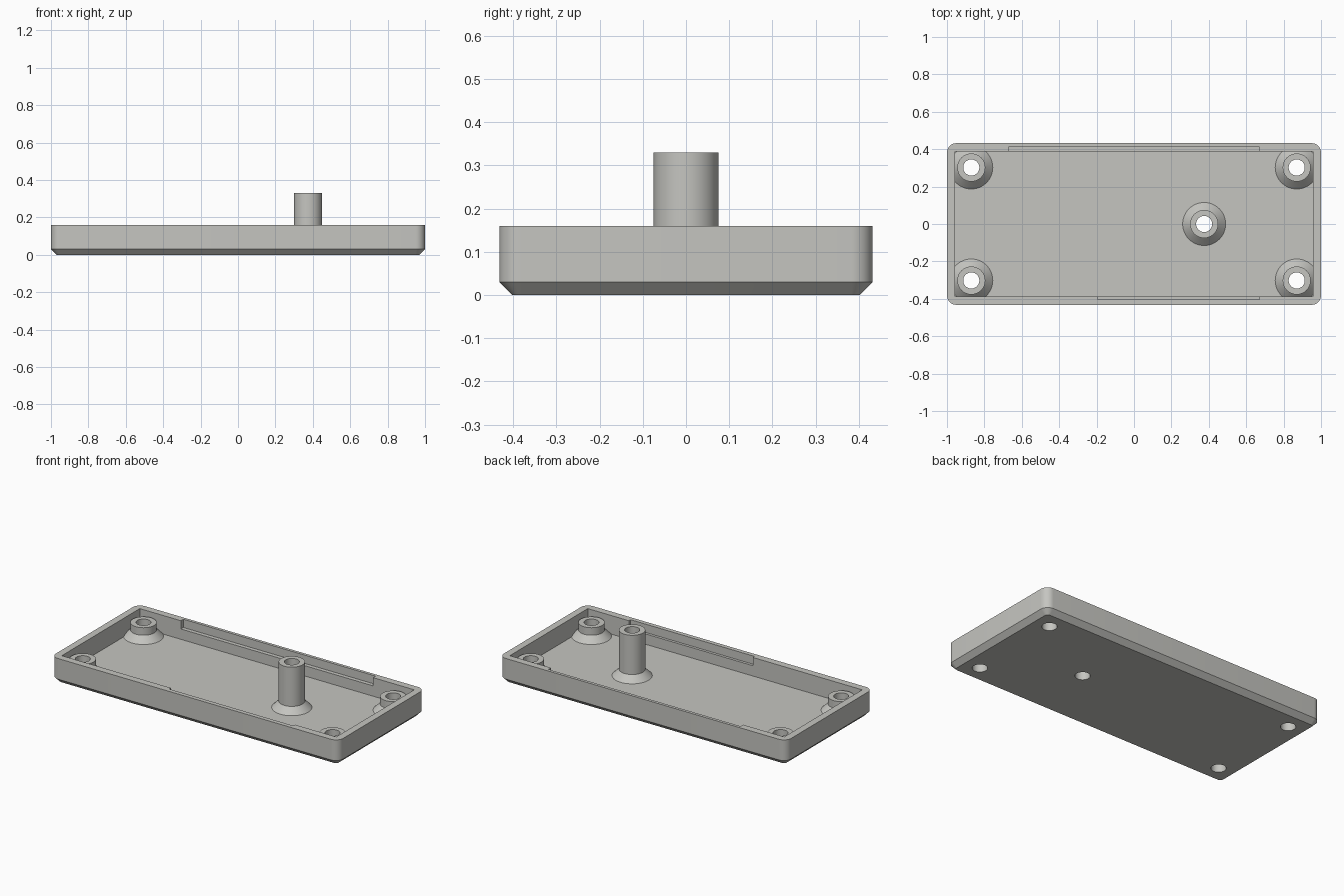
import bpy, bmesh, math

if "Cube" in bpy.data.objects:
    bpy.data.objects.remove(bpy.data.objects["Cube"])

X, Y, H = 1.0, 0.432, 0.16      # half length, half width, rim height
WALL, FLOOR = 0.044, 0.043
CHAMFER, CORNER = 0.03, 0.05
HOLE_R, POST_R, FOOT_R = 0.043, 0.075, 0.115

grey = bpy.data.materials.new("warm_grey_plastic")
grey.diffuse_color = (0.56, 0.56, 0.53, 1)
grey.use_nodes = True
grey.node_tree.nodes["Principled BSDF"].inputs["Base Color"].default_value = grey.diffuse_color


def rings_object(name, rings):
    """Closed solid from stacked rings of points with equal counts."""
    bm = bmesh.new()
    loops = [[bm.verts.new(p) for p in ring] for ring in rings]
    n = len(loops[0])
    for a, b in zip(loops, loops[1:]):
        for i in range(n):
            j = (i + 1) % n
            bm.faces.new((a[i], a[j], b[j], b[i]))
    bm.faces.new(loops[0][::-1])
    bm.faces.new(loops[-1])
    bmesh.ops.recalc_face_normals(bm, faces=bm.faces)
    me = bpy.data.meshes.new(name)
    bm.to_mesh(me)
    bm.free()
    ob = bpy.data.objects.new(name, me)
    bpy.context.collection.objects.link(ob)
    me.materials.append(grey)
    return ob


def rounded_ring(hx, hy, r, z, steps=10):
    pts = []
    for k, (sx, sy) in enumerate([(1, 1), (-1, 1), (-1, -1), (1, -1)]):
        for i in range(steps + 1):
            a = math.pi / 2 * (k + i / steps)
            pts.append((sx * (hx - r) + r * math.cos(a),
                        sy * (hy - r) + r * math.sin(a), z))
    return pts


def box(name, x0, x1, y0, y1, z0, z1):
    return rings_object(name, [[(x0, y0, z), (x1, y0, z), (x1, y1, z), (x0, y1, z)]
                               for z in (z0, z1)])


def lathe(name, x, y, profile, n=48):
    return rings_object(name, [[(x + r * math.cos(2 * math.pi * i / n),
                                 y + r * math.sin(2 * math.pi * i / n), z)
                                for i in range(n)] for r, z in profile])


def combine(target, tool, operation):
    mod = target.modifiers.new(operation, 'BOOLEAN')
    mod.operation, mod.solver, mod.object = operation, 'EXACT', tool
    bpy.context.view_layer.objects.active = target
    bpy.ops.object.modifier_apply(modifier=mod.name)
    bpy.data.objects.remove(tool, do_unlink=True)


# tray with rounded corners and chamfered underside
tray = rings_object("tray", [
    rounded_ring(X - CHAMFER, Y - CHAMFER, CORNER - CHAMFER, 0),
    rounded_ring(X, Y, CORNER, CHAMFER),
    rounded_ring(X, Y, CORNER, H)])
ix, iy = X - WALL, Y - WALL
combine(tray, box("cavity_cutter", -ix, ix, -iy, iy, FLOOR, 0.3), 'DIFFERENCE')

# shallow recesses along the inside of the long walls
combine(tray, box("back_recess_cutter", -0.67, 0.67, 0.3, 0.413, H - 0.052, 0.3), 'DIFFERENCE')
combine(tray, box("front_recess_cutter", -0.195, 0.67, -0.405, -0.3, H - 0.052, 0.3), 'DIFFERENCE')

# screw posts with conical feet: four short ones and a tall one
posts = [(sx * 0.87, sy * 0.302, 0.13) for sx in (-1, 1) for sy in (-1, 1)]
posts.append((0.375, 0, 0.33))
for x, y, top in posts:
    combine(tray, lathe("screw_post", x, y, [
        (FOOT_R - 0.01, 0.025), (FOOT_R, FLOOR),
        (POST_R, FLOOR + FOOT_R - POST_R), (POST_R, top)]), 'UNION')
for x, y, top in posts:
    combine(tray, lathe("hole_cutter", x, y, [(HOLE_R, -0.1), (HOLE_R, 0.5)]), 'DIFFERENCE')

# smooth curved walls, keep edges crisp
tray.select_set(True)
bpy.context.view_layer.objects.active = tray
bpy.ops.object.shade_smooth_by_angle(angle=math.radians(30))
